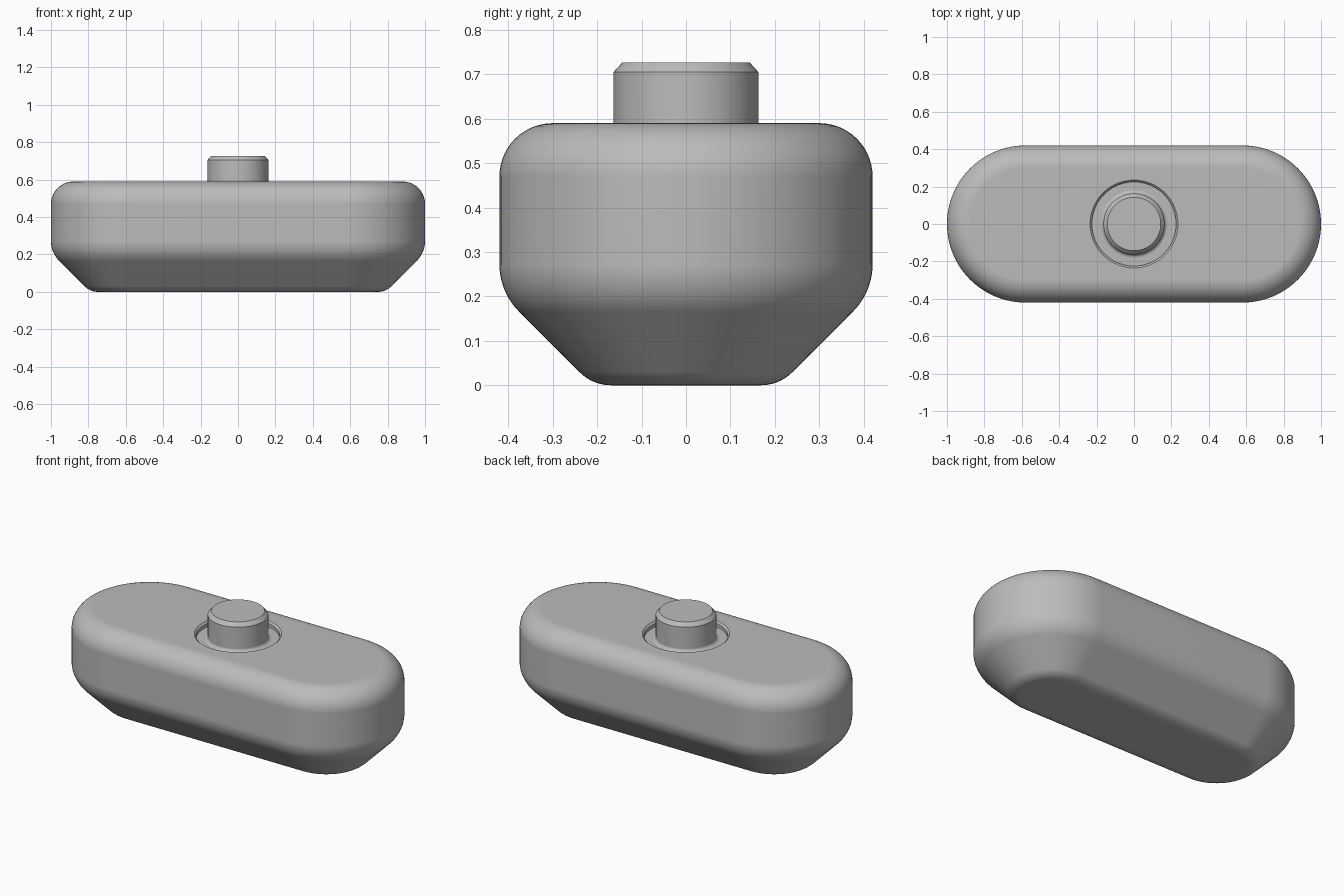
import bpy
import bmesh
from math import pi, sin, cos, tan, radians

if "Cube" in bpy.data.objects:
    bpy.data.objects.remove(bpy.data.objects["Cube"], do_unlink=True)

HALF = 0.58      # half length of the straight sides
RADIUS = 0.42    # radius of the rounded ends
TOP = 0.59       # height of the body
POCKET = 0.03    # depth of the recess around the peg
ARC = 40         # segments in each half circle

grey = bpy.data.materials.new("plain grey")
grey.use_nodes = True
colour = (0.5, 0.5, 0.5, 1)
grey.diffuse_color = colour
grey.node_tree.nodes["Principled BSDF"].inputs["Base Color"].default_value = colour


def fillet(cx, cz, r, start, end, steps=10):
    """Profile points along an arc, angles in degrees."""
    angles = [radians(start + (end - start) * i / steps) for i in range(steps + 1)]
    return [(cx + r * cos(a), cz + r * sin(a)) for a in angles]


def loft(name, rings):
    """Skin a stack of (half length, radius, height) slot outlines, capping both ends."""
    bm = bmesh.new()
    loops = []
    for half, r, z in rings:
        loop = []
        for side in (1, -1):
            for i in range(ARC + 1):
                a = -pi / 2 + pi * i / ARC
                loop.append(bm.verts.new((side * (half + r * cos(a)), side * r * sin(a), z)))
        loops.append(loop)
    for low, high in zip(loops, loops[1:]):
        for i in range(len(low)):
            j = (i + 1) % len(low)
            bm.faces.new((low[i], low[j], high[j], high[i]))
    bm.faces.new(loops[0][::-1])
    bm.faces.new(loops[-1])
    bmesh.ops.remove_doubles(bm, verts=bm.verts, dist=0.0001)
    bmesh.ops.recalc_face_normals(bm, faces=bm.faces)
    mesh = bpy.data.meshes.new(name)
    bm.to_mesh(mesh)
    bm.free()
    mesh.materials.append(grey)
    obj = bpy.data.objects.new(name, mesh)
    bpy.context.collection.objects.link(obj)
    bpy.ops.object.select_all(action="DESELECT")
    obj.select_set(True)
    bpy.context.view_layer.objects.active = obj
    bpy.ops.object.shade_smooth_by_angle(angle=radians(30))
    weighted = obj.modifiers.new("weighted normals", "WEIGHTED_NORMAL")
    weighted.keep_sharp = True
    return obj


# Body: rounded foot, sloped underside, upright side, rounded top edge
corner = RADIUS / 2              # where the 45 degree slope meets floor and side
foot_r, waist_r, rim_r = 0.1, 0.15, 0.12
bend = tan(pi / 8)
profile = fillet(corner - foot_r * bend, foot_r, foot_r, -90, -45)
profile += fillet(RADIUS - waist_r, corner + waist_r * bend, waist_r, -45, 0)
profile += fillet(RADIUS - rim_r, TOP - rim_r, rim_r, 0, 90, 14)
body_rings = [(HALF, r, z) for r, z in profile]

# Round recess in the top with a small chamfer
body_rings += [(0, 0.235, TOP), (0, 0.225, TOP - 0.01), (0, 0.225, TOP - POCKET)]
loft("body", body_rings)

# Peg: flared base, upright side, chamfered top
peg_r, flare = 0.163, 0.018
peg = fillet(peg_r + flare, TOP - POCKET + flare, flare, 270, 180, 6)
peg += [(peg_r, 0.705), (0.143, 0.727)]
loft("peg", [(0, r, z) for r, z in peg])
